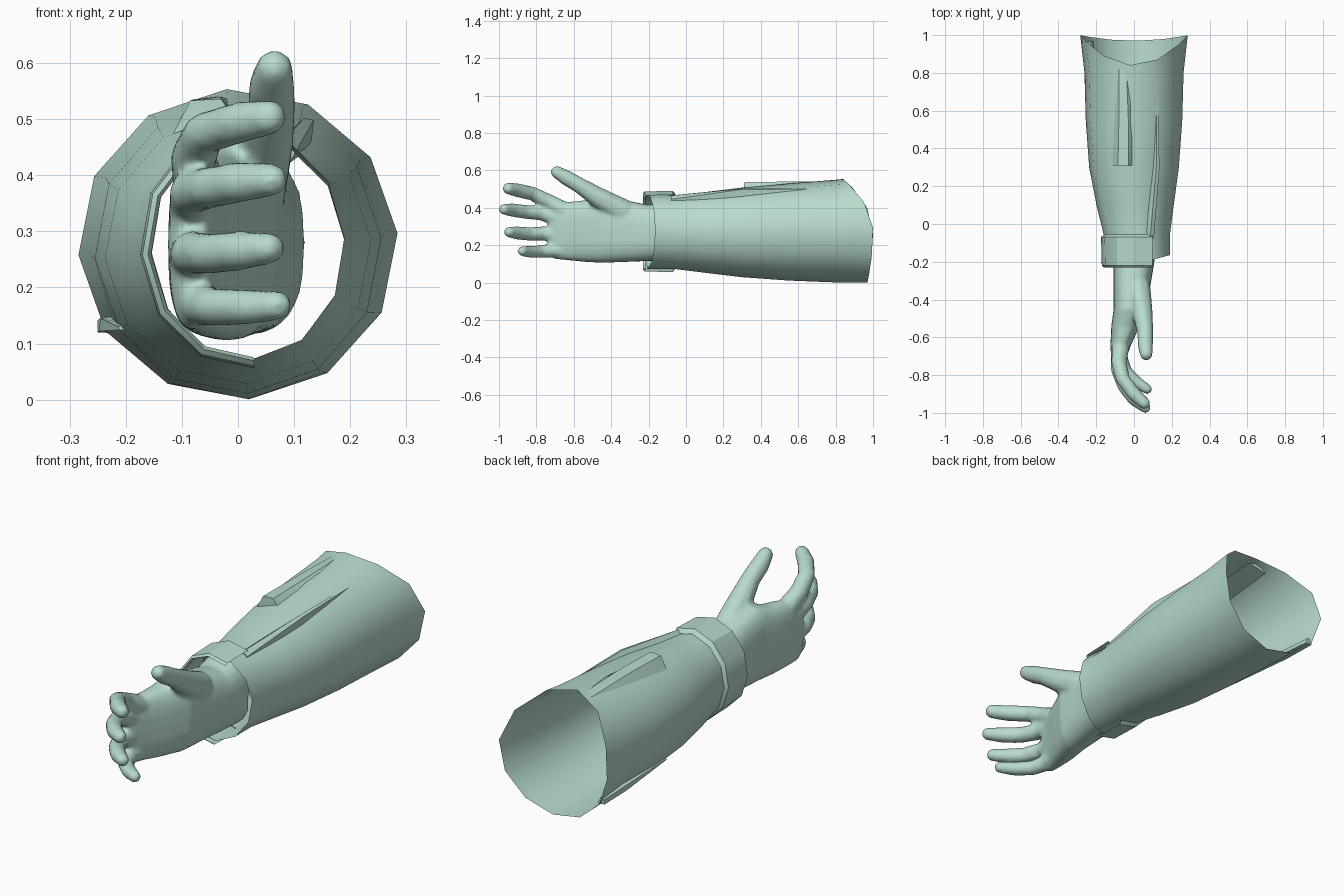
import bpy, bmesh, math
from mathutils import Vector

mat = bpy.data.materials.new("pale_green")
mat.diffuse_color = (0.48, 0.71, 0.605, 1)


def finish(name, bm, angle=40):
    bmesh.ops.recalc_face_normals(bm, faces=bm.faces)
    me = bpy.data.meshes.new(name)
    bm.to_mesh(me)
    bm.free()
    me.materials.append(mat)
    ob = bpy.data.objects.new(name, me)
    bpy.context.collection.objects.link(ob)
    bpy.ops.object.select_all(action='DESELECT')
    ob.select_set(True)
    bpy.context.view_layer.objects.active = ob
    bpy.ops.object.shade_smooth_by_angle(angle=math.radians(angle))
    return ob


def loft(bm, rings, closed=True, caps=True):
    rows = [[bm.verts.new(p) for p in r] for r in rings]
    n = len(rows[0])
    for a, b in zip(rows, rows[1:]):
        for i in range(n if closed else n - 1):
            j = (i + 1) % n
            bm.faces.new((a[i], a[j], b[j], b[i]))
    if caps:
        bm.faces.new(rows[0])
        bm.faces.new(rows[-1])


def capsule(bm, p, q):
    # tapered segment: hull around two spheres given as (x, y, z, radius)
    part = bmesh.new()
    for s in (p, q):
        ball = bmesh.ops.create_icosphere(part, subdivisions=2, radius=s[3])
        bmesh.ops.translate(part, verts=ball["verts"], vec=s[:3])
    res = bmesh.ops.convex_hull(part, input=part.verts[:])
    junk = {v for v in res["geom_interior"] if isinstance(v, bmesh.types.BMVert)}
    bmesh.ops.delete(part, geom=list(junk), context='VERTS')
    me = bpy.data.meshes.new("segment")
    part.to_mesh(me)
    part.free()
    bm.from_mesh(me)
    bpy.data.meshes.remove(me)


# Hand: lofted palm, fingers from capsules, fused into one smooth skin
bm = bmesh.new()
palm = [  # y, centre x, centre z, half width, half height
    (-0.08, 0.005, 0.28, 0.115, 0.165), (-0.20, 0.0, 0.265, 0.108, 0.150),
    (-0.32, -0.01, 0.275, 0.098, 0.165), (-0.45, -0.02, 0.285, 0.088, 0.180),
    (-0.54, -0.045, 0.275, 0.075, 0.165), (-0.64, -0.07, 0.275, 0.055, 0.155),
    (-0.70, -0.08, 0.275, 0.042, 0.150), (-0.735, -0.08, 0.275, 0.025, 0.125)]


def power(v, e=0.75):
    return math.copysign(abs(v) ** e, v)


loft(bm, [[(cx + rx * power(math.cos(t)), y, cz + rz * power(math.sin(t)))
           for t in [math.tau * i / 24 for i in range(24)]]
          for y, cx, cz, rx, rz in palm])
digits = [
    [(0.02, -0.34, 0.38, .07), (0.045, -0.47, 0.455, .056), (0.06, -0.57, 0.52, .043),
     (0.06, -0.64, 0.56, .042), (0.065, -0.69, 0.59, .034)],
    [(-0.07, -0.64, 0.38, .048), (-0.08, -0.73, 0.43, .042), (-0.06, -0.82, 0.475, .038),
     (0.0, -0.90, 0.493, .038), (0.055, -0.95, 0.503, .032)],
    [(-0.08, -0.66, 0.335, .046), (-0.083, -0.77, 0.37, .040), (-0.05, -0.86, 0.378, .038),
     (0.0, -0.925, 0.387, .037), (0.06, -0.972, 0.392, .030)],
    [(-0.08, -0.66, 0.25, .046), (-0.083, -0.76, 0.262, .039), (-0.05, -0.84, 0.26, .037),
     (0.0, -0.90, 0.265, .036), (0.055, -0.945, 0.27, .029)],
    [(-0.07, -0.62, 0.18, .046), (-0.07, -0.71, 0.17, .038), (-0.045, -0.78, 0.165, .035),
     (0.01, -0.835, 0.165, .033), (0.07, -0.875, 0.168, .027)]]
for d in digits:
    for p, q in zip(d, d[1:]):
        capsule(bm, p, q)
hand = finish("hand", bm, 180)
m = hand.modifiers.new("fuse", 'REMESH')
m.mode = 'VOXEL'
m.voxel_size = 0.01
m.use_smooth_shade = True
m = hand.modifiers.new("soften", 'SMOOTH')
m.iterations = 4
for m in list(hand.modifiers):
    bpy.ops.object.modifier_apply(modifier=m.name)

# Sleeve: open twelve-sided tapering tube with slanted ends
angles = [math.radians(-86 + 30 * k) for k in range(12)]
sleeve = [  # y, centre x, centre z, half width, half height
    (-0.21, 0.018, 0.275, 0.172, 0.203), (-0.06, 0.015, 0.27, 0.175, 0.198),
    (0.10, 0.006, 0.268, 0.205, 0.216), (0.30, 0.0, 0.268, 0.238, 0.24),
    (0.55, 0.0, 0.27, 0.256, 0.26), (0.80, 0.0, 0.275, 0.263, 0.275),
    (1.00, 0.0, 0.277, 0.285, 0.277)]


def end_y(y, t):
    c, s = math.cos(t), math.sin(t)
    if y < -0.1:
        return y + 0.045 * max(0, c)
    if y > 0.9:
        return y - (0.16 * s * s if s > 0 else 0.03 * s * s)
    return y


bm = bmesh.new()
loft(bm, [[(cx + rx * math.cos(t), end_y(y, t), cz + rz * math.sin(t)) for t in angles]
          for y, cx, cz, rx, rz in sleeve], caps=False)
finish("sleeve", bm, 50)

# Cuff: raised band around the top, back of hand side and bottom
bm = bmesh.new()
arc = [math.radians(64 + 30 * k) for k in range(8)]
band = [(-0.215, -0.002), (-0.23, 0.004), (-0.22, 0.014), (-0.07, 0.018), (-0.055, -0.002)]
loft(bm, [[(0.016 + (0.173 + r) * math.cos(t), y, 0.273 + (0.2 + r) * math.sin(t))
           for t in arc] for y, r in band], closed=False, caps=False)
finish("cuff_band", bm, 30)


# Cloth folds: slim wedges along the sleeve
def fold(name, sections):
    bm = bmesh.new()
    loft(bm, [[(x, y, z) for x, z in pts] for y, pts in sections])
    finish(name, bm, 30)


fold("top_fold", [
    (0.31, [(-0.115, 0.475), (-0.085, 0.533), (-0.03, 0.536), (0.0, 0.49)]),
    (0.55, [(-0.11, 0.49), (-0.08, 0.535), (-0.03, 0.54), (0.0, 0.51)]),
    (0.82, [(-0.10, 0.51), (-0.08, 0.53), (-0.04, 0.54), (0.0, 0.53)])])
fold("side_fold", [
    (-0.08, [(0.05, 0.44), (0.085, 0.465), (0.105, 0.445), (0.09, 0.42)]),
    (0.30, [(0.09, 0.47), (0.118, 0.502), (0.135, 0.498), (0.13, 0.45)]),
    (0.72, [(0.115, 0.49), (0.12, 0.503), (0.125, 0.50), (0.125, 0.48)])])
fold("lower_fold", [
    (0.45, [(-0.20, 0.135), (-0.213, 0.13), (-0.212, 0.124), (-0.19, 0.125)]),
    (0.80, [(-0.215, 0.15), (-0.245, 0.145), (-0.248, 0.122), (-0.20, 0.12)]),
    (0.97, [(-0.23, 0.15), (-0.25, 0.142), (-0.25, 0.12), (-0.215, 0.118)])])
